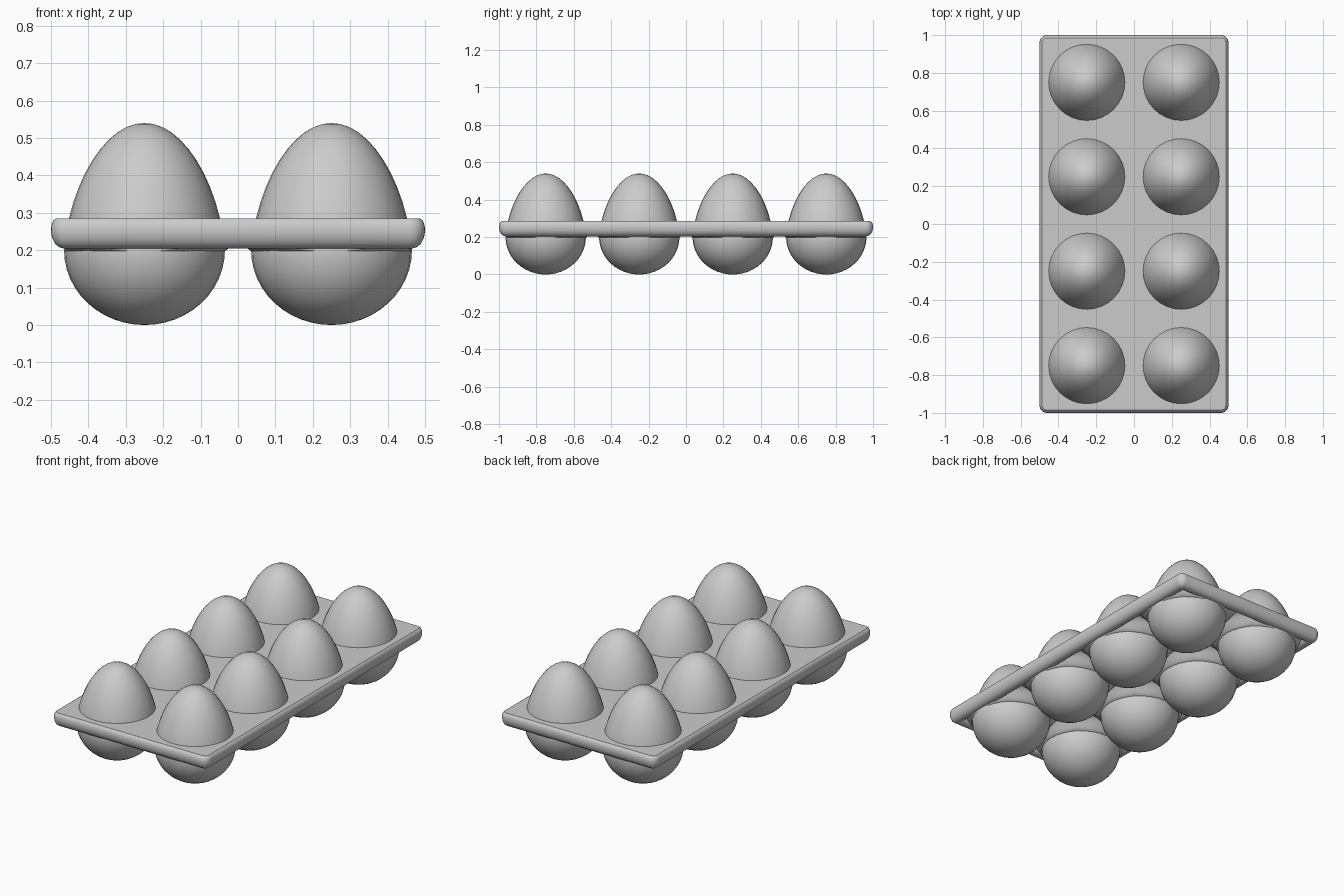
import bpy, bmesh
from math import sin, cos, pi, sqrt

if "Cube" in bpy.data.objects:
    bpy.data.objects.remove(bpy.data.objects["Cube"])

EGG_R, WAIST, TOP = 0.215, 0.2, 0.54
CENTRES = [(x, y) for y in (-0.75, -0.25, 0.25, 0.75) for x in (-0.25, 0.25)]


def finish(bm, name, angle=0.6):
    bmesh.ops.remove_doubles(bm, verts=bm.verts, dist=1e-5)
    bmesh.ops.recalc_face_normals(bm, faces=bm.faces)
    me = bpy.data.meshes.new(name)
    bm.to_mesh(me)
    bm.free()
    ob = bpy.data.objects.new(name, me)
    bpy.context.collection.objects.link(ob)
    bpy.ops.object.select_all(action='DESELECT')
    ob.select_set(True)
    bpy.context.view_layer.objects.active = ob
    bpy.ops.object.shade_smooth_by_angle(angle=angle)
    return ob


def bridge(bm, a, b):
    n = len(a)
    for i in range(n):
        j = (i + 1) % n
        bm.faces.new((a[i], a[j], b[j], b[i]))


# Eggs: sphere reshaped to a blunt bottom and a narrower top
bm = bmesh.new()
bmesh.ops.create_uvsphere(bm, u_segments=32, v_segments=24, radius=1)
for v in bm.verts:
    t = v.co.z
    taper = 1 - 0.12 * t if t > 0 else 1
    v.co.x *= EGG_R * taper
    v.co.y *= EGG_R * taper
    v.co.z = WAIST + t * ((TOP - WAIST) if t > 0 else WAIST)
egg = finish(bm, "egg_1", 1.0)
for k, (x, y) in enumerate(CENTRES):
    ob = egg
    if k:
        ob = bpy.data.objects.new(f"egg_{k + 1}", egg.data)
        bpy.context.collection.objects.link(ob)
    ob.location = (x, y, 0)


# Tray top and rolled rim: inset rounded rectangles following a profile
def rounded_rect(bm, inset, z, radius=0.04, steps=6):
    r = max(radius - inset, 0.008)
    hx, hy = 0.5 - inset - r, 1 - inset - r
    ring = []
    for q, (sx, sy) in enumerate(((1, 1), (-1, 1), (-1, -1), (1, -1))):
        for s in range(steps + 1):
            a = (q + s / steps) * pi / 2
            ring.append(bm.verts.new((sx * hx + r * cos(a),
                                      sy * hy + r * sin(a), z)))
    return ring


profile = [(0.014, 0.285), (0.006, 0.279), (0.001, 0.266), (0, 0.25),
           (0.003, 0.233), (0.011, 0.217), (0.022, 0.208), (0.036, 0.204),
           (0.05, 0.206), (0.062, 0.214), (0.07, 0.228), (0.075, 0.268)]
bm = bmesh.new()
rings = [rounded_rect(bm, i, z) for i, z in profile]
for a, b in zip(rings, rings[1:]):
    bridge(bm, a, b)
bm.faces.new(rings[0])
bm.faces.new(rings[-1])
finish(bm, "tray_rim")

# Tray underside: one square cell per egg, sagging into a collar at the hole
bm = bmesh.new()
N, RINGS = 48, 10
for cx, cy in CENTRES:
    rings = []
    for k in range(RINGS + 1):
        ring = []
        for i in range(N):
            a = 2 * pi * i / N
            edge = 0.25 / max(abs(cos(a)), abs(sin(a)))
            r = 0.208 + (edge - 0.208) * k / RINGS
            d = min(1, (r - 0.208) / 0.075)
            z = 0.196 + 0.07 * d * d * (3 - 2 * d)
            x = max(-0.46, min(0.46, cx + r * cos(a)))
            y = max(-0.96, min(0.96, cy + r * sin(a)))
            ring.append(bm.verts.new((x, y, z)))
        rings.append(ring)
    for a, b in zip(rings, rings[1:]):
        bridge(bm, a, b)
under = finish(bm, "tray_underside", 1.0)
if sum(p.normal.z for p in under.data.polygons) > 0:
    under.data.flip_normals()
